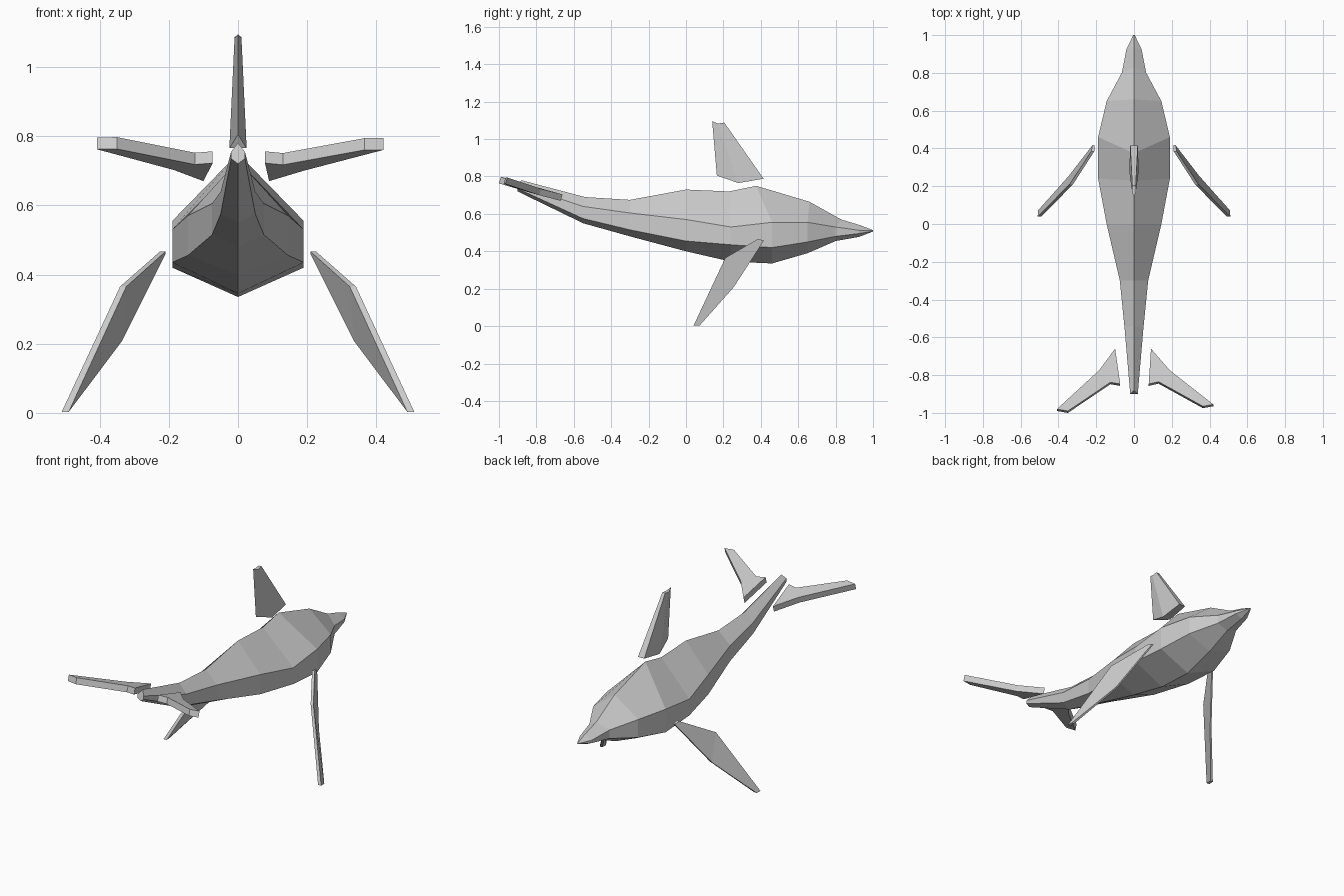
import bpy, bmesh
from mathutils import Vector


def loft(name, rings):
    """Skin matching closed rings in order and cap both ends, flat shaded."""
    bm = bmesh.new()
    loops = [[bm.verts.new(p) for p in ring] for ring in rings]
    n = len(loops[0])
    for a, b in zip(loops, loops[1:]):
        for i in range(n):
            j = (i + 1) % n
            bm.faces.new((a[i], a[j], b[j], b[i]))
    bm.faces.new(loops[0])
    bm.faces.new(loops[-1])
    bmesh.ops.recalc_face_normals(bm, faces=bm.faces)
    mesh = bpy.data.meshes.new(name)
    bm.to_mesh(mesh)
    bm.free()
    obj = bpy.data.objects.new(name, mesh)
    bpy.context.collection.objects.link(obj)
    return obj


# Body: six-sided sections (y, y of ridge, half width, ridge z, upper z, lower z, keel z)
stations = [
    (-0.90, -0.88, 0.02, 0.78, 0.755, 0.735, 0.72),
    (-0.55, -0.54, 0.05, 0.69, 0.64, 0.575, 0.55),
    (-0.30, -0.30, 0.075, 0.675, 0.605, 0.515, 0.48),
    (0.00, 0.00, 0.145, 0.73, 0.57, 0.455, 0.40),
    (0.24, 0.23, 0.19, 0.72, 0.53, 0.435, 0.345),
    (0.46, 0.375, 0.19, 0.75, 0.555, 0.42, 0.335),
    (0.65, 0.66, 0.145, 0.665, 0.555, 0.45, 0.39),
    (0.80, 0.83, 0.065, 0.57, 0.53, 0.48, 0.455),
    (0.925, 0.93, 0.04, 0.54, 0.512, 0.495, 0.477),
    (1.00, 1.00, 0.004, 0.513, 0.511, 0.508, 0.506),
]
loft("body", [[(0, yt, top), (w, y, up), (w, y, low),
               (0, y, keel), (-w, y, low), (-w, y, up)]
              for y, yt, w, top, up, low, keel in stations])


# Dorsal fin: sharp trailing edge, flat leading edge (y, z, half width)
def fin_section(back, middle, front):
    (yb, zb), (ym, zm, wm), (yf, zf, wf) = back, middle, front
    return [(0, yb, zb), (wm, ym, zm), (wf, yf, zf),
            (-wf, yf, zf), (-wm, ym, zm)]


loft("dorsal_fin", [
    fin_section((0.165, 0.805), (0.28, 0.765, 0.025), (0.415, 0.788, 0.02)),
    fin_section((0.14, 1.095), (0.17, 1.083, 0.01), (0.205, 1.088, 0.009)),
])

# Side flippers: upper edge and lower edge points, with their half thickness
flipper = [
    ((0.218, 0.385, 0.466), (0.215, 0.417, 0.458), 0.008, 0.005),
    ((0.332, 0.21, 0.365), (0.34, 0.255, 0.208), 0.009, 0.005),
    ((0.50, 0.04, 0.002), (0.50, 0.072, 0.002), 0.01, 0.008),
]
for side, s in (("right", 1), ("left", -1)):
    loft(side + "_flipper", [
        [(s * (u[0] - a), u[1], u[2]), (s * (u[0] + a), u[1], u[2]),
         (s * (l[0] + b), l[1], l[2]), (s * (l[0] - b), l[1], l[2])]
        for u, l, a, b in flipper])

# Tail flukes: thick swept plates, slightly uneven left to right
flukes = {
    "right": [(0.09, -0.67, 0.67), (0.19, -0.785, 0.70), (0.42, -0.965, 0.76),
              (0.365, -0.975, 0.76), (0.13, -0.845, 0.717), (0.078, -0.857, 0.722)],
    "left": [(-0.10, -0.67, 0.67), (-0.185, -0.785, 0.702), (-0.408, -0.99, 0.762),
             (-0.35, -1.0, 0.763), (-0.125, -0.848, 0.718), (-0.073, -0.857, 0.722)],
}
thickness = Vector((0, 0.01, 0.034))
for side, outline in flukes.items():
    loft(side + "_fluke", [outline, [Vector(p) + thickness for p in outline]])
